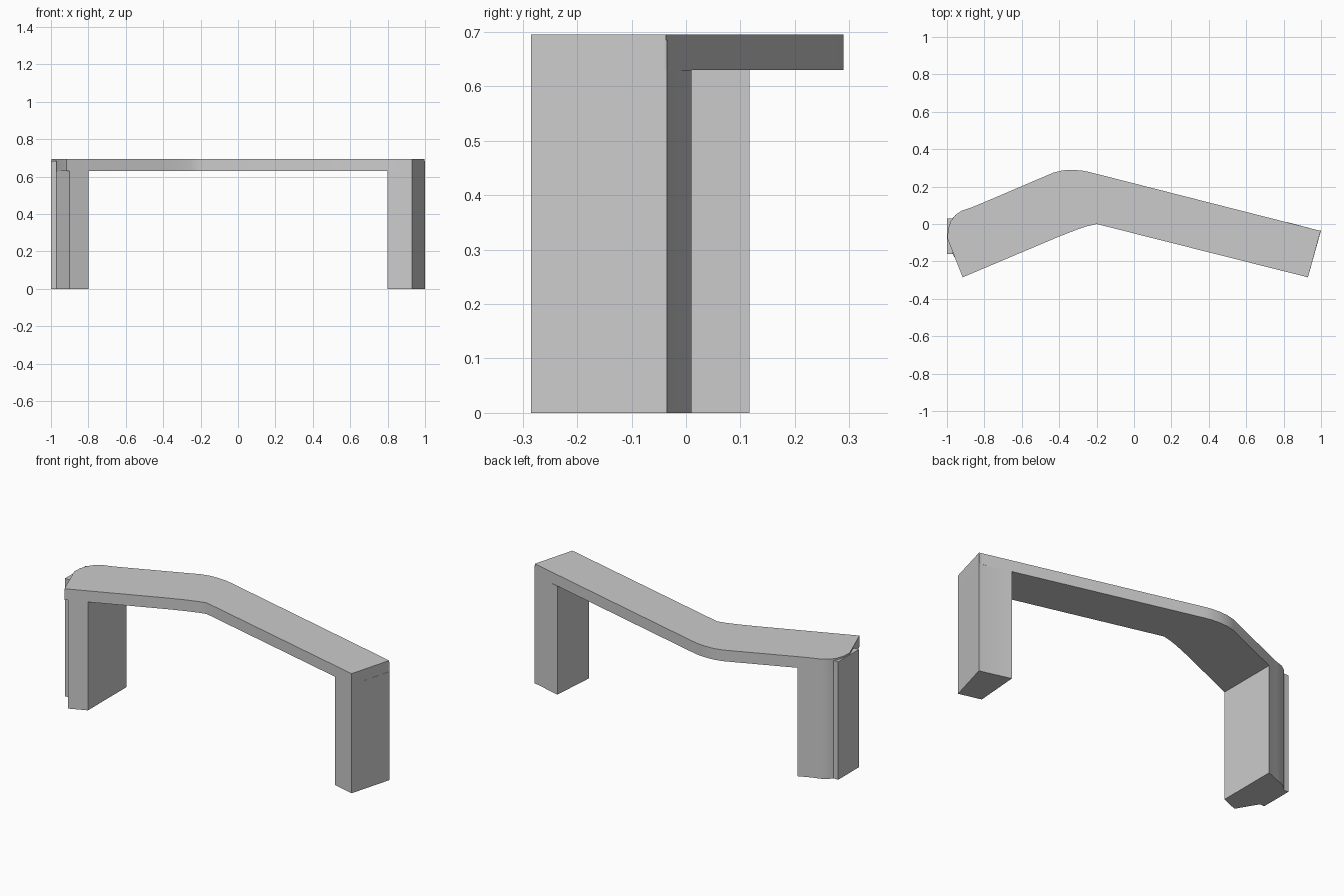
import bpy, bmesh, math

if "Cube" in bpy.data.objects:
    bpy.data.objects.remove(bpy.data.objects["Cube"])


def prism(name, outline, z0, z1):
    """Extrude a plan outline (counter-clockwise) from z0 to z1."""
    bm = bmesh.new()
    base = bm.faces.new([bm.verts.new((x, y, z0)) for x, y in outline])
    top = bmesh.ops.extrude_face_region(bm, geom=[base])["geom"]
    bmesh.ops.translate(bm, vec=(0, 0, z1 - z0),
                        verts=[v for v in top if isinstance(v, bmesh.types.BMVert)])
    bmesh.ops.recalc_face_normals(bm, faces=bm.faces)
    mesh = bpy.data.meshes.new(name)
    bm.to_mesh(mesh)
    bm.free()
    obj = bpy.data.objects.new(name, mesh)
    bpy.context.collection.objects.link(obj)
    bpy.ops.object.select_all(action='DESELECT')
    obj.select_set(True)
    bpy.context.view_layer.objects.active = obj
    bpy.ops.object.shade_smooth_by_angle(angle=math.radians(30))
    return obj


LEG_TOP, TOP = 0.63, 0.695

# Bent counter top with a rounded outer bend and rounded left end
prism("counter_top", [
    (-0.916, -0.285), (-0.40, -0.067), (-0.31, -0.032), (-0.25, -0.012), (-0.20, 0.0),
    (0.93, -0.285), (0.998, -0.037),
    (-0.20, 0.268), (-0.24, 0.278), (-0.28, 0.286), (-0.33, 0.289), (-0.38, 0.287),
    (-0.43, 0.275), (-0.80, 0.117), (-0.87, 0.088), (-0.92, 0.072), (-0.955, 0.048),
    (-0.98, 0.015), (-0.995, -0.03), (-0.997, -0.08)], LEG_TOP, TOP)

# Thin sliver closing the back corner at the right end
prism("corner_trim", [(0.996, -0.042), (1.0, -0.035), (0.98, -0.033)], LEG_TOP, 0.685)

# Right leg, flush with the counter end
prism("right_leg", [(0.80, -0.252), (0.93, -0.285), (1.0, -0.035), (0.98, -0.033),
                    (0.82, 0.01)], 0, LEG_TOP)

# Left leg with rounded back corner
prism("left_leg", [(-0.80, -0.236), (-0.80, 0.117), (-0.87, 0.088), (-0.92, 0.072),
                   (-0.955, 0.048), (-0.97, 0.03), (-0.97, -0.16),
                   (-0.90, -0.278)], 0, LEG_TOP)

# Flat panel on the outside of the left leg
prism("end_panel", [(-1.0, -0.16), (-0.97, -0.16), (-0.97, 0.03), (-1.0, 0.03)], 0, 0.685)
